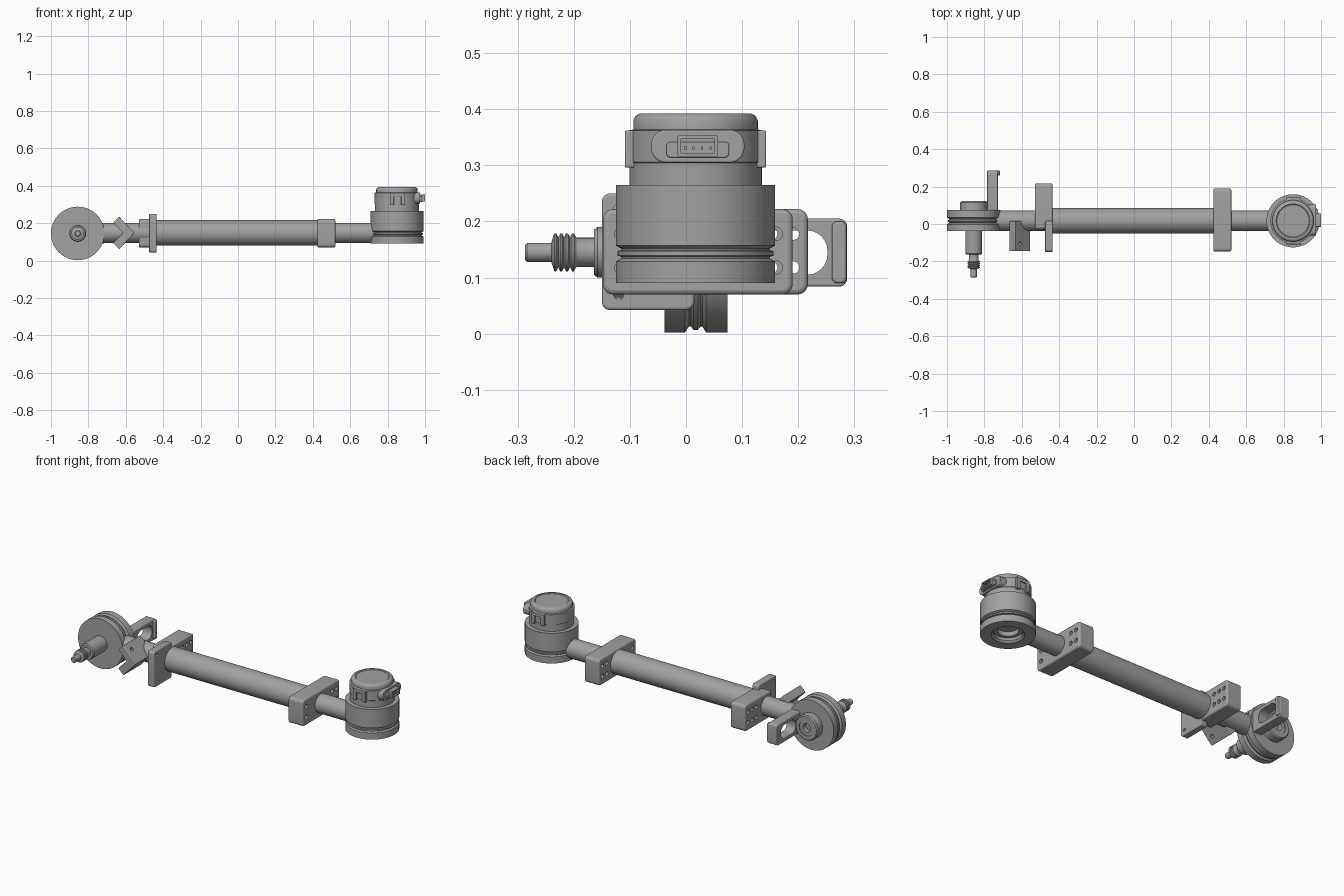
import bpy, bmesh, math
from mathutils import Matrix, Vector

if "Cube" in bpy.data.objects:
    bpy.data.objects.remove(bpy.data.objects["Cube"])

grey = bpy.data.materials.new("machined_grey")
grey.use_nodes = True
grey.diffuse_color = (0.36, 0.36, 0.36, 1)
grey.node_tree.nodes["Principled BSDF"].inputs["Base Color"].default_value = (0.36, 0.36, 0.36, 1)

AXIS_Y, AXIS_Z = 0.017, 0.148      # centre line of the arm
WHEEL_X, MOTOR_X = -0.857, 0.85
TURN = {"x": Matrix.Rotation(math.pi / 2, 4, "Y"),
        "-y": Matrix.Rotation(math.pi / 2, 4, "X"),
        "z": Matrix.Identity(4)}


def finish(name, bm):
    bmesh.ops.recalc_face_normals(bm, faces=bm.faces)
    mesh = bpy.data.meshes.new(name)
    bm.to_mesh(mesh)
    bm.free()
    mesh.materials.append(grey)
    ob = bpy.data.objects.new(name, mesh)
    bpy.context.collection.objects.link(ob)
    return ob


def smooth(ob):
    bpy.ops.object.select_all(action="DESELECT")
    ob.select_set(True)
    bpy.context.view_layer.objects.active = ob
    bpy.ops.object.shade_smooth_by_angle(angle=math.radians(35))


def lathe(name, profile, at, axis="z", steps=64):
    """Turn a (radius, height) profile around an axis."""
    bm = bmesh.new()
    verts = [bm.verts.new((r, 0, h)) for r, h in profile]
    edges = [bm.edges.new(pair) for pair in zip(verts, verts[1:])]
    bmesh.ops.spin(bm, geom=verts + edges, cent=(0, 0, 0), axis=(0, 0, 1),
                   angle=2 * math.pi, steps=steps)
    bmesh.ops.remove_doubles(bm, verts=bm.verts, dist=1e-5)
    bm.transform(Matrix.Translation(at) @ TURN[axis])
    ob = finish(name, bm)
    smooth(ob)
    return ob


def rod(name, radius, start, end, at, axis):
    return lathe(name, [(0, start), (radius, start), (radius, end), (0, end)], at, axis)


def box(name, x, y, z, round_x=0, bevel=0.008):
    """Box from ranges; round_x rounds the corners seen along x."""
    bm = bmesh.new()
    bmesh.ops.create_cube(bm, size=1)
    for v in bm.verts:
        v.co = Vector([(a + b) / 2 + c * (b - a) for (a, b), c in zip((x, y, z), v.co)])
    if round_x:
        edges = [e for e in bm.edges if abs(e.verts[0].co.x - e.verts[1].co.x) > 1e-4]
        bmesh.ops.bevel(bm, geom=edges, offset=round_x, segments=6, profile=0.5, affect="EDGES")
    ob = finish(name, bm)
    soften(ob, bevel)
    return ob


def soften(ob, width):
    if width:
        mod = ob.modifiers.new("soft_edges", "BEVEL")
        mod.width, mod.segments, mod.limit_method = width, 3, "ANGLE"
        mod.angle_limit = math.radians(40)
        smooth(ob)


def cut(ob, cutter):
    """Subtract a cutter, bake the result and drop the cutter."""
    cutter.hide_render = True
    mod = ob.modifiers.new("cut", "BOOLEAN")
    mod.object, mod.operation, mod.solver = cutter, "DIFFERENCE", "EXACT"
    baked = bpy.data.meshes.new_from_object(
        ob.evaluated_get(bpy.context.evaluated_depsgraph_get()))
    ob.modifiers.clear()
    ob.data = baked
    bpy.data.objects.remove(cutter)
    smooth(ob)


def drill(ob, points, radius, x):
    """Bolt holes along x at (y, z) points."""
    bm = bmesh.new()
    for y, z in points:
        bmesh.ops.create_cone(bm, cap_ends=True, segments=20, radius1=radius, radius2=radius,
                              depth=0.3, matrix=Matrix.Translation((x, y, z)) @ TURN["x"])
    cut(ob, finish("hole_cutter", bm))


# Arm: slim inner tube and thick outer sleeve
arm = (0, AXIS_Y, AXIS_Z)
rod("inner_tube", 0.054, -0.76, 0.76, arm, "x")
rod("outer_sleeve", 0.068, -0.45, 0.45, arm, "x")

# Clamp near the motor
rows = (AXIS_Z - 0.03, AXIS_Z + 0.03)
clamp = box("motor_side_clamp", (0.425, 0.52), (-0.148, 0.19), (0.07, 0.222), 0.018)
drill(clamp, [(y, z) for y in (-0.115, 0.12, 0.16) for z in rows], 0.012, 0.47)

# Clamp and flange near the wheel
mount = box("wheel_side_clamp", (-0.53, -0.436), (-0.03, 0.217), (0.07, 0.222), 0.018)
drill(mount, [(y, z) for y in (0.113, 0.152, 0.191) for z in rows], 0.011, -0.48)
flange = box("flange_plate", (-0.475, -0.435), (-0.15, 0.015), (0.042, 0.25), 0.015, 0.005)
drill(flange, [(-0.12, 0.07), (-0.12, 0.222)], 0.009, -0.455)

# V-shaped angle bracket
bm = bmesh.new()
outline = [(-0.553, 0.148), (-0.635, 0.235), (-0.668, 0.202), (-0.615, 0.148),
           (-0.668, 0.094), (-0.635, 0.061)]
face = bm.faces.new([bm.verts.new((x, -0.145, z)) for x, z in outline])
side = bmesh.ops.extrude_face_region(bm, geom=[face])["geom"]
bmesh.ops.translate(bm, vec=(0, 0.16, 0),
                    verts=[v for v in side if isinstance(v, bmesh.types.BMVert)])
bracket = finish("angle_bracket", bm)
soften(bracket, 0.004)
bm = bmesh.new()
for s in (-1, 1):
    spot = Matrix.Translation((-0.62, -0.105, AXIS_Z + s * 0.045))
    bmesh.ops.create_cone(bm, cap_ends=True, segments=20, radius1=0.01, radius2=0.01, depth=0.12,
                          matrix=spot @ Matrix.Rotation(s * math.pi / 4, 4, "Y"))
cut(bracket, finish("hole_cutter", bm))

# Grooved wheel with rear boss; heights run towards the front
hub = (WHEEL_X, 0, AXIS_Z - 0.003)
R = 0.143
lathe("wheel", [(0, -0.09), (0.025, -0.09), (0.025, -0.118), (0.045, -0.118), (0.045, -0.122),
                (0.066, -0.122), (0.072, -0.116), (0.072, -0.074), (R, -0.074), (R, -0.036),
                (0.132, -0.029), (0.132, -0.026), (R - 0.005, -0.021), (R - 0.005, -0.013),
                (0.132, -0.009), (0.132, -0.005), (R, 0.002), (R, 0.038), (0, 0.038)], hub, "-y")

# Spindle with threaded end
thread = []
for i in range(4):
    thread += [(0.027, 0.196 + i * 0.0105), (0.034, 0.2 + i * 0.0105), (0.034, 0.203 + i * 0.0105)]
lathe("threaded_spindle", [(0, 0.03), (0.045, 0.03), (0.045, 0.158), (0.04, 0.164), (0.026, 0.164),
                           (0.026, 0.194)] + thread +
      [(0.024, 0.238), (0.017, 0.24), (0.017, 0.283), (0.013, 0.287), (0, 0.287)], hub, "-y")

# Slotted handle behind the wheel
handle = box("slotted_handle", (-0.785, -0.728), (0.05, 0.287), (0.084, 0.205), 0.014, 0.004)
cut(handle, box("slot_cutter", (-0.9, -0.6), (0.115, 0.252), (0.105, 0.184), 0.036, 0))
box("handle_lip", (-0.735, -0.717), (0.26, 0.286), (0.09, 0.2), 0.01, 0.004)

# Motor: grooved base with stepped socket underneath
motor = (MOTOR_X, AXIS_Y, 0)
R = 0.142
lathe("motor_base", [(0, 0.14), (0.055, 0.14), (0.055, 0.115), (0.075, 0.115), (0.075, 0.1),
                     (0.085, 0.09), (R, 0.09), (R, 0.129), (0.132, 0.134), (0.132, 0.137),
                     (R - 0.003, 0.139), (R - 0.003, 0.147), (0.132, 0.149), (0.132, 0.152),
                     (R, 0.157), (R, 0.265), (0, 0.265)], motor)
lathe("motor_cover", [(0, 0.26), (0.118, 0.26), (0.118, 0.304), (0.12, 0.306), (0.12, 0.362),
                      (0.111, 0.364), (0.111, 0.38), (0.107, 0.388), (0.1, 0.392),
                      (0.09, 0.392), (0.086, 0.389), (0, 0.389)], motor)

# Cover clips at front and back
for label, s in (("front", -1), ("back", 1)):
    y = sorted((AXIS_Y + s * 0.1, AXIS_Y + s * 0.126))
    for i, x in enumerate((-0.038, 0.022)):
        box(f"{label}_clip_post_{i}", (MOTOR_X + x, MOTOR_X + x + 0.022), y, (0.296, 0.36), 0, 0.003)
    box(f"{label}_clip_bar", (MOTOR_X - 0.038, MOTOR_X + 0.044), y, (0.342, 0.362), 0, 0.003)

# Connector on the outer side of the motor
mid = AXIS_Y + 0.004
box("connector_surround", (0.9, 0.974), (mid - 0.083, mid + 0.083), (0.305, 0.363), 0.025, 0.003)
box("connector_wings", (0.95, 0.985), (mid - 0.056, mid + 0.056), (0.314, 0.342), 0.008, 0.002)
socket = box("connector_socket", (0.95, 1.0), (mid - 0.036, mid + 0.036), (0.315, 0.353), 0.003, 0)
cut(socket, box("socket_cutter", (0.98, 1.1), (mid - 0.03, mid + 0.03), (0.322, 0.347), 0, 0))
for i in range(4):
    y = mid - 0.0225 + i * 0.015
    box(f"connector_pin_{i}", (0.975, 0.997), (y - 0.002, y + 0.002), (0.327, 0.334), 0, 0)
